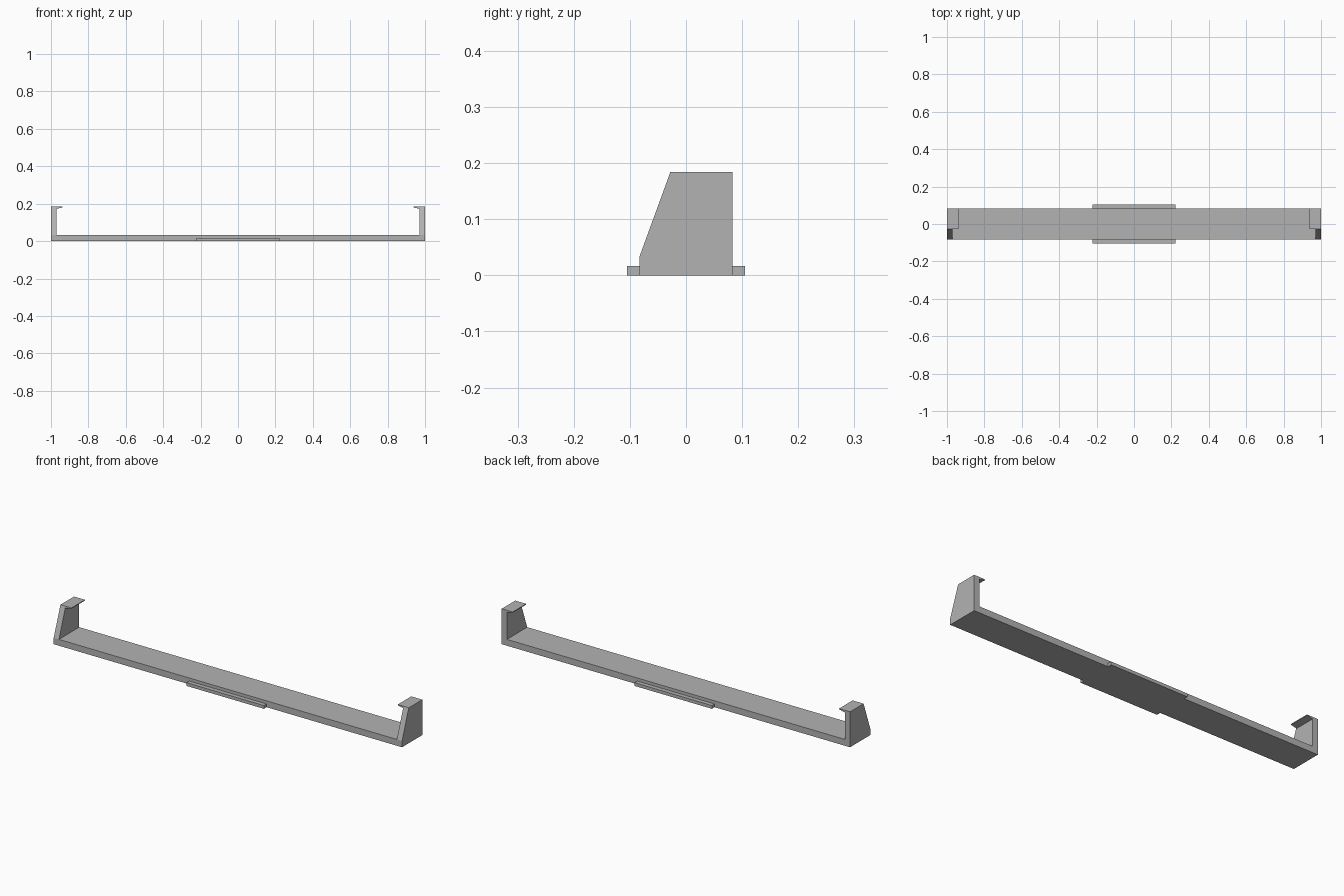
import bpy
import bmesh
from mathutils import Vector

cube = bpy.data.objects.get("Cube")
if cube:
    bpy.data.objects.remove(cube, do_unlink=True)

grey = bpy.data.materials.new("matte_grey")
grey.use_nodes = True
colour = (0.45, 0.45, 0.45, 1)
grey.diffuse_color = colour
grey.node_tree.nodes["Principled BSDF"].inputs["Base Color"].default_value = colour

HALF_LENGTH, HALF_DEPTH, HEIGHT = 1.0, 0.083, 0.184
FLOOR, WALL = 0.033, 0.03
INNER = HALF_LENGTH - WALL
TOP_FRONT = -0.028


def prism(name, profile, sweep):
    """Extrude a closed planar profile along the sweep vector."""
    bm = bmesh.new()
    face = bm.faces.new([bm.verts.new(p) for p in profile])
    new = bmesh.ops.extrude_face_region(bm, geom=[face])["geom"]
    verts = [g for g in new if isinstance(g, bmesh.types.BMVert)]
    bmesh.ops.translate(bm, verts=verts, vec=Vector(sweep))
    bmesh.ops.recalc_face_normals(bm, faces=bm.faces)
    mesh = bpy.data.meshes.new(name)
    bm.to_mesh(mesh)
    bm.free()
    mesh.materials.append(grey)
    obj = bpy.data.objects.new(name, mesh)
    bpy.context.collection.objects.link(obj)
    return obj


def slab(name, half_x, y0, y1, height):
    outline = [(-half_x, y0, 0), (half_x, y0, 0), (half_x, y1, 0), (-half_x, y1, 0)]
    return prism(name, outline, (0, 0, height))


# Long floor plate between the end walls
slab("floor_plate", INNER, -HALF_DEPTH, HALF_DEPTH, FLOOR)

# Low tabs at the middle of the front and back edges
slab("front_tab", 0.222, -0.105, -HALF_DEPTH, 0.017)
slab("back_tab", 0.222, HALF_DEPTH, 0.105, 0.017)

wall_outline = [(-HALF_DEPTH, 0), (HALF_DEPTH, 0), (HALF_DEPTH, HEIGHT),
                (TOP_FRONT, HEIGHT), (-HALF_DEPTH, FLOOR)]
lip_outline = [(INNER, HEIGHT), (0.937, HEIGHT), (0.937, 0.180), (INNER, 0.173)]

for side, s in (("left", 1), ("right", -1)):
    # End wall with a sloping front edge
    prism(side + "_end_wall", [(s * INNER, y, z) for y, z in wall_outline],
          (s * WALL, 0, 0))
    # Tapered lip hooking inwards from the wall top
    prism(side + "_lip", [(s * x, TOP_FRONT, z) for x, z in lip_outline],
          (0, HALF_DEPTH - TOP_FRONT, 0))
